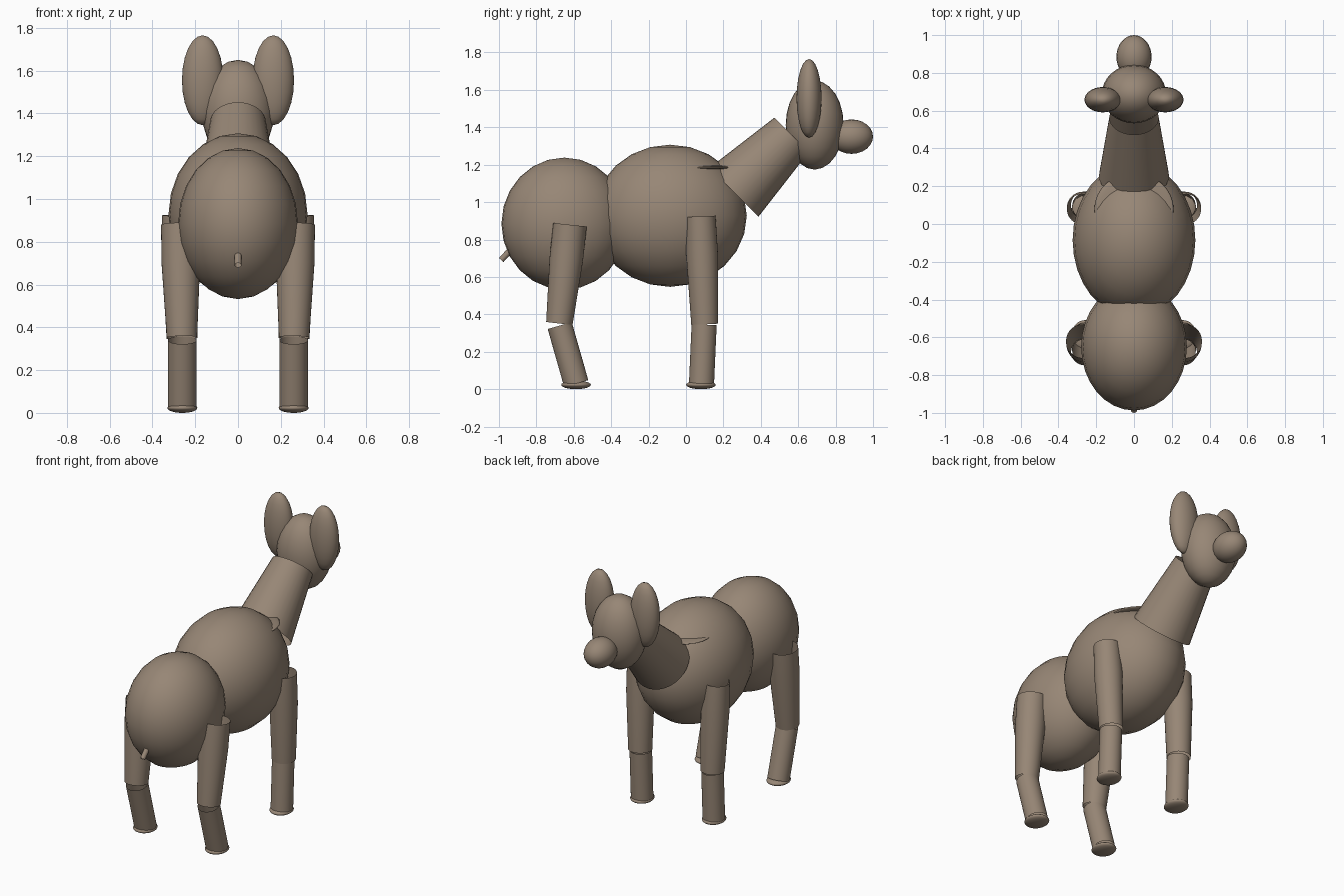
import bpy
import bmesh
from mathutils import Vector, Matrix

cube = bpy.data.objects.get("Cube")
if cube:
    bpy.data.objects.remove(cube, do_unlink=True)

hide = bpy.data.materials.new("warm_brown_hide")
hide.use_nodes = True
COLOUR = (0.31, 0.24, 0.18, 1)
hide.diffuse_color = COLOUR
hide.node_tree.nodes["Principled BSDF"].inputs["Base Color"].default_value = COLOUR


def finish(name, bm):
    mesh = bpy.data.meshes.new(name)
    for f in bm.faces:
        f.smooth = True
    bm.to_mesh(mesh)
    bm.free()
    mesh.materials.append(hide)
    obj = bpy.data.objects.new(name, mesh)
    bpy.context.collection.objects.link(obj)
    return obj


def ellipsoid(name, centre, radii):
    bm = bmesh.new()
    bmesh.ops.create_uvsphere(bm, u_segments=32, v_segments=12, radius=1)
    bmesh.ops.transform(bm, verts=bm.verts,
                        matrix=Matrix.Translation(centre) @ Matrix.Diagonal((*radii, 1)))
    return finish(name, bm)


def tube(name, start, end, rings, segments=32):
    """Open tube from start to end; rings holds (fraction, radius) pairs."""
    start, end = Vector(start), Vector(end)
    axis = end - start
    turn = axis.to_track_quat("Z", "Y").to_matrix().to_4x4()
    bm = bmesh.new()
    loops = []
    for t, r in rings:
        place = Matrix.Translation(start + axis * t) @ turn
        loops.append(bmesh.ops.create_circle(bm, segments=segments, radius=r, matrix=place)["verts"])
    for a, b in zip(loops, loops[1:]):
        for i in range(segments):
            j = (i + 1) % segments
            bm.faces.new((a[i], a[j], b[j], b[i]))
    bmesh.ops.recalc_face_normals(bm, faces=bm.faces)
    return finish(name, bm)


# Torso
ellipsoid("chest", (0, -0.085, 0.927), (0.325, 0.41, 0.38))
ellipsoid("rump", (0, -0.65, 0.885), (0.28, 0.337, 0.353))
ellipsoid("shoulder_ridge", (0, 0.08, 1.185), (0.21, 0.19, 0.015))
tube("tail", (0, -0.9, 0.785), (0, -0.988, 0.69), [(0, 0.018), (1, 0.016)], 16)

# Neck and head
tube("neck", (0, 0.257, 1.053), (0, 0.565, 1.36), [(0, 0.185), (1, 0.13)])
ellipsoid("head", (0, 0.688, 1.412), (0.17, 0.155, 0.238))
ellipsoid("muzzle", (0, 0.885, 1.35), (0.093, 0.115, 0.092))

# Paired parts
for side, s in (("left", 1), ("right", -1)):
    ellipsoid(f"{side}_ear", (s * 0.165, 0.658, 1.555), (0.097, 0.067, 0.21))

    tube(f"{side}_front_upper_leg", (s * 0.275, 0.078, 0.925), (s * 0.262, 0.1, 0.348),
         [(0, 0.08), (0.35, 0.085), (1, 0.072)])
    tube(f"{side}_front_lower_leg", (s * 0.26, 0.097, 0.345), (s * 0.26, 0.083, 0.03),
         [(0, 0.067), (1, 0.067)])
    ellipsoid(f"{side}_front_hoof", (s * 0.26, 0.08, 0.023), (0.07, 0.079, 0.023))

    tube(f"{side}_rear_upper_leg", (s * 0.27, -0.62, 0.88), (s * 0.262, -0.677, 0.352),
         [(0, 0.09), (0.35, 0.09), (1, 0.071)])
    tube(f"{side}_rear_lower_leg", (s * 0.26, -0.675, 0.34), (s * 0.26, -0.587, 0.03),
         [(0, 0.067), (1, 0.067)])
    ellipsoid(f"{side}_rear_hoof", (s * 0.26, -0.588, 0.023), (0.07, 0.079, 0.023))
